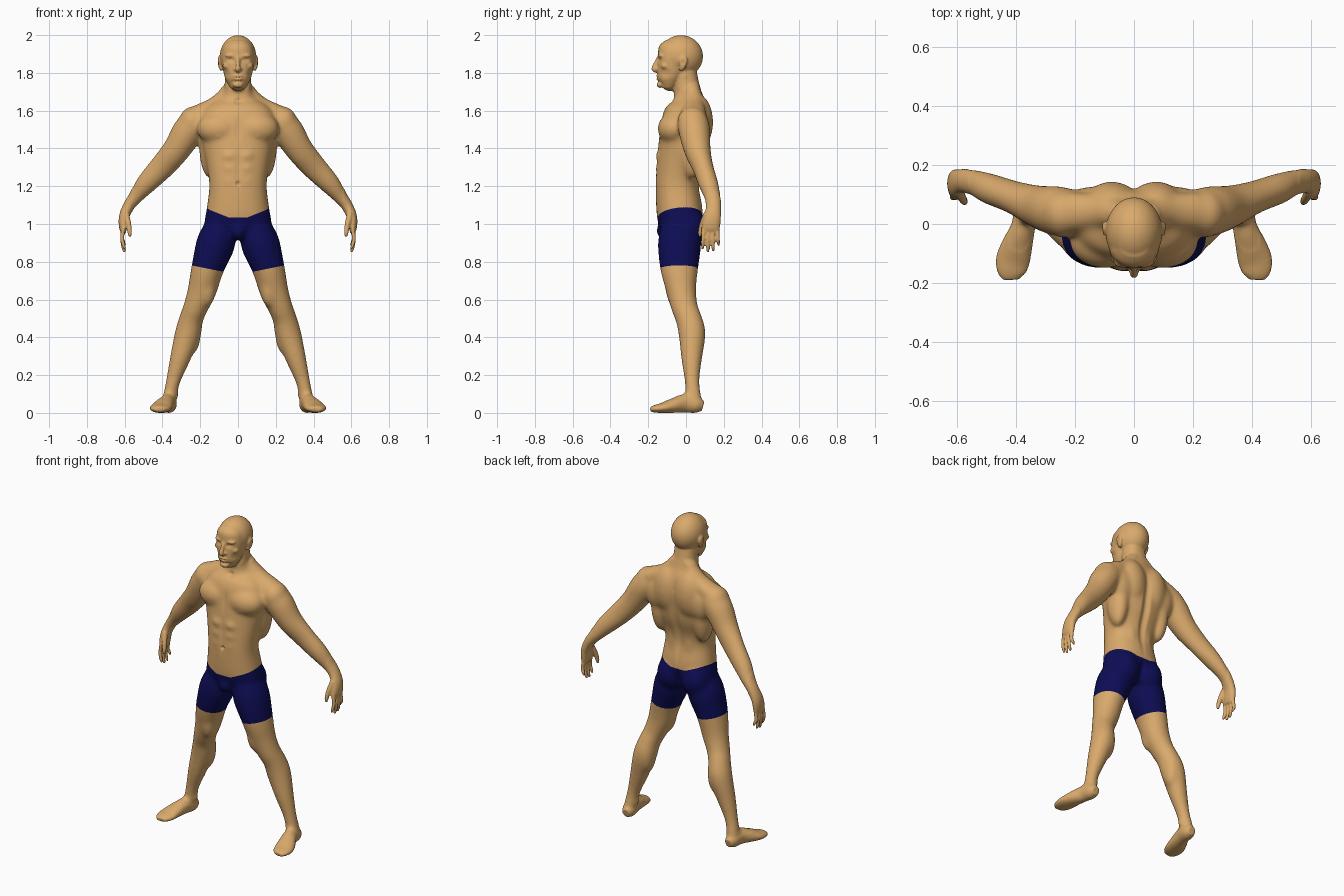
import bpy
import bmesh
import math
from mathutils import Vector, Matrix

default_cube = bpy.data.objects.get("Cube")
if default_cube:
    bpy.data.objects.remove(default_cube, do_unlink=True)

FORWARD, UP = Vector((0, 1, 0)), Vector((0, 0, 1))
VOXEL = 0.0055
body_bm = bmesh.new()


def make_material(name, colour):
    material = bpy.data.materials.new(name)
    material.use_nodes = True
    material.diffuse_color = (*colour, 1)
    shader = material.node_tree.nodes["Principled BSDF"]
    shader.inputs["Base Color"].default_value = (*colour, 1)
    shader.inputs["Roughness"].default_value = 0.7
    return material


def spline(points, steps):
    """Smooth path through points of any dimension."""
    points = [Vector(p) for p in points]
    padded = [points[0], *points, points[-1]]
    samples = []
    for a, b, c, d in zip(padded, padded[1:], padded[2:], padded[3:]):
        for step in range(steps):
            t = step / steps
            samples.append(b + (c - a) * (t / 2)
                           + (a * 2 - b * 5 + c * 4 - d) * (t * t / 2)
                           + (b * 3 - a - c * 3 + d) * (t ** 3 / 2))
    return samples + [points[-1]]


def limb(sections, mirrored=True, reference=FORWARD, square=2.0, sides=24, steps=5):
    """Loft of rings; each section is x, y, z, half width, half depth."""
    samples = spline(sections, steps)
    centres = [Vector(s[:3]) for s in samples]
    last = len(samples) - 1
    for flip in ((1, -1) if mirrored else (1,)):
        rings = []
        for i, (sample, centre) in enumerate(zip(samples, centres)):
            tangent = (centres[min(i + 1, last)] - centres[max(i - 1, 0)]).normalized()
            across = reference.cross(tangent).normalized()
            depth = tangent.cross(across)
            ring = []
            for k in range(sides):
                angle = math.tau * k / sides
                c, s = math.cos(angle), math.sin(angle)
                c = math.copysign(abs(c) ** (2 / square), c)
                s = math.copysign(abs(s) ** (2 / square), s)
                p = centre + across * (c * sample[3]) + depth * (s * sample[4])
                ring.append(body_bm.verts.new((p.x * flip, p.y, p.z)))
            rings.append(ring)
        for low, high in zip(rings, rings[1:]):
            for k in range(sides):
                n = (k + 1) % sides
                body_bm.faces.new((low[k], low[n], high[n], high[k]))
        body_bm.faces.new(rings[0])
        body_bm.faces.new(rings[-1])


def muscle(centre, radii):
    """Ellipsoid mass, mirrored when it sits off the centre line."""
    for flip in ((1, -1) if centre[0] else (1,)):
        place = Vector((centre[0] * flip, centre[1], centre[2]))
        bmesh.ops.create_icosphere(body_bm, subdivisions=4, radius=1,
                                   matrix=Matrix.LocRotScale(place, None, Vector(radii)))


# Torso and neck
torso = [(.92, -.03, .09, .08), (1.0, -.03, .172, .114), (1.08, -.035, .166, .122),
         (1.2, -.047, .152, .114), (1.3, -.038, .164, .118), (1.4, -.018, .186, .13),
         (1.5, -.006, .2, .13), (1.57, .002, .195, .124), (1.63, .014, .15, .1),
         (1.68, .012, .088, .076), (1.74, .002, .071, .067), (1.82, -.01, .067, .064)]
limb([(0, y, z, w, d) for z, y, w, d in torso], mirrored=False, square=2.3, sides=40)

# Chest, belly, back and hip muscles
muscle((.098, -.06, 1.505), (.12, .09, .088))
muscle((.148, .03, 1.42), (.058, .075, .18))
muscle((.075, .06, 1.54), (.095, .084, .15))
muscle((.15, .06, 1.5), (.08, .066, .11))
muscle((.05, .015, 1.2), (.05, .055, .22))
muscle((.085, .012, .985), (.09, .092, .11))
muscle((0, -.105, .965), (.048, .053, .052))
for height in (1.36, 1.295, 1.23):
    muscle((.042, -.13, height), (.045, .031, .036))
limb([(.02, .025, 1.73, .045, .045), (.11, .04, 1.637, .046, .055), (.21, .04, 1.578, .055, .07)])
limb([(.056, .0, 1.79, .015, .02), (.046, -.03, 1.72, .017, .02), (.02, -.055, 1.645, .014, .014)])

# Head: skull, face, nose, brow, lips and ears
muscle((0, -.027, 1.888), (.096, .117, .112))
face = [(1.722, -.122, .028, .026), (1.74, -.104, .05, .05), (1.78, -.088, .071, .066),
        (1.83, -.073, .082, .08), (1.88, -.062, .087, .088), (1.93, -.055, .08, .088),
        (1.965, -.05, .055, .06)]
limb([(0, y, z, w, d) for z, y, w, d in face], mirrored=False, square=2.2)
limb([(0, -.143, 1.885, .009, .01), (0, -.159, 1.85, .011, .012),
      (0, -.168, 1.822, .014, .015), (0, -.156, 1.81, .011, .01)], mirrored=False)
muscle((.013, -.15, 1.82), (.01, .013, .009))
muscle((.034, -.127, 1.892), (.036, .022, .012))
muscle((.056, -.112, 1.838), (.024, .022, .02))
muscle((0, -.144, 1.784), (.028, .016, .007))
muscle((0, -.143, 1.769), (.024, .016, .008))
muscle((0, -.137, 1.738), (.028, .018, .017))
limb([(.086, -.028, 1.815, .009, .01), (.093, -.018, 1.833, .01, .017),
      (.099, -.014, 1.865, .01, .024), (.094, -.014, 1.887, .009, .014)])

# Arms, shoulders and palms
limb([(.17, .03, 1.57, .06, .07), (.25, .042, 1.51, .084, .085), (.325, .06, 1.395, .074, .072),
      (.405, .09, 1.3, .067, .056), (.485, .118, 1.215, .056, .053), (.54, .14, 1.145, .039, .045),
      (.578, .146, 1.095, .031, .04), (.603, .14, 1.04, .027, .045),
      (.608, .132, .985, .022, .048), (.606, .128, .955, .013, .042)])
muscle((.24, .035, 1.54), (.073, .082, .083))
muscle((.33, .045, 1.39), (.055, .05, .08))

# Fingers and thumb
tips = (.868, .852, .856, .884)
for i, tip in enumerate(tips):
    base, end = .093 + .024 * i, .088 + .028 * i
    limb([(.606, base, .985, .012, .011), (.613, (base + end) / 2, .925, .011, .01),
          (.606, end, tip + .02, .01, .009), (.598, end, tip, .006, .006)], sides=12)
limb([(.594, .11, 1.055, .018, .018), (.58, .086, 1.0, .015, .015),
      (.573, .075, .955, .012, .012), (.572, .073, .932, .006, .006)], sides=12)

# Legs, knees and calves
limb([(.09, -.03, 1.0, .08, .1), (.117, -.034, .9, .103, .115), (.16, -.036, .77, .087, .102),
      (.19, -.025, .65, .077, .08), (.224, -.008, .56, .066, .071), (.247, .014, .5, .064, .07),
      (.266, .032, .42, .069, .072), (.306, .03, .29, .055, .056), (.343, .032, .17, .039, .04),
      (.36, .038, .09, .037, .043), (.365, .042, .035, .038, .044)])
muscle((.228, -.04, .55), (.038, .033, .05))
muscle((.243, .04, .43), (.047, .058, .12))
muscle((.165, -.06, .68), (.05, .05, .12))
muscle((.325, .035, .1), (.016, .02, .02))

# Feet
limb([(.362, .09, .036, .024, .026), (.364, .055, .044, .04, .044), (.375, -.01, .052, .041, .05),
      (.396, -.075, .038, .053, .038), (.41, -.125, .027, .058, .027),
      (.414, -.165, .022, .048, .02), (.413, -.188, .018, .028, .012)], reference=UP)

# Fuse the parts into one skin
source_mesh = bpy.data.meshes.new("body_parts")
bmesh.ops.recalc_face_normals(body_bm, faces=body_bm.faces)
body_bm.to_mesh(source_mesh)
body_bm.free()
source = bpy.data.objects.new("body_parts", source_mesh)
bpy.context.collection.objects.link(source)
remesh = source.modifiers.new("fuse", 'REMESH')
remesh.mode = 'VOXEL'
remesh.voxel_size = VOXEL
graph = bpy.context.evaluated_depsgraph_get()
mesh = bpy.data.meshes.new_from_object(source.evaluated_get(graph))
mesh.name = "body"
bpy.data.objects.remove(source, do_unlink=True)
bm = bmesh.new()
bm.from_mesh(mesh)


def relax(verts, rounds):
    for _ in range(rounds):
        bmesh.ops.smooth_vert(bm, verts=verts, factor=0.5, use_axis_x=True,
                              use_axis_y=True, use_axis_z=True)


# Soften the muscles, keeping the hands, face and feet crisp
relax([v for v in bm.verts if abs(v.co.x) < .56 and .07 < v.co.z < 1.72], 40)

# Hollows and bumps: centre, reach, push
hollows = {
    "eye_socket": ((.036, -.145, 1.868), (.027, .06, .017), (0, .012, 0)),
    "eyelid": ((.036, -.13, 1.866), (.015, .05, .009), (0, -.007, 0)),
    "mouth_line": ((0, -.155, 1.776), (.034, .04, .006), (0, .005, 0)),
    "cheek": ((.065, -.11, 1.8), (.04, .05, .035), (-.005, .004, 0)),
    "ear": ((.11, -.018, 1.857), (.02, .014, .022), (-.007, 0, 0)),
    "throat_notch": ((0, -.08, 1.65), (.03, .06, .025), (0, .01, 0)),
    "breastbone": ((0, -.13, 1.5), (.022, .08, .1), (0, .005, 0)),
    "nipple": ((.105, -.145, 1.462), (.01, .05, .01), (0, -.003, 0)),
    "belly_line": ((0, -.16, 1.28), (.018, .06, .16), (0, .005, 0)),
    "navel": ((0, -.165, 1.215), (.012, .05, .015), (0, .016, 0)),
    "spine": ((0, .11, 1.35), (.035, .12, .32), (0, -.016, 0)),
    "seat_cleft": ((0, .1, .97), (.028, .1, .1), (0, -.016, 0)),
}
for centre, reach, push in hollows.values():
    for v in bm.verts:
        if abs(v.co.z - centre[2]) < reach[2]:
            place = (abs(v.co.x), v.co.y, v.co.z)
            far = sum(((p - c) / r) ** 2 for p, c, r in zip(place, centre, reach))
            if far < 1:
                shift = Vector(push) * (1 - far) ** 2
                shift.x = math.copysign(1, v.co.x) * shift.x
                v.co += shift
relax(bm.verts[:], 2)

# Set the soles on the ground
lowest = min(v.co.z for v in bm.verts)
bmesh.ops.translate(bm, verts=bm.verts, vec=UP * -lowest)


# Shorts: the faces between a dipped waistband and slanted hems
def waist(p):
    return 1.035 + .4 * min(max(abs(p.x) - .05, 0), .12) + .1 * max(p.y + .1, 0)


def hem(p):
    return .75 + .2 * (abs(p.x) - .09)


for f in bm.faces:
    p = f.calc_center_median()
    f.material_index = int(abs(p.x) < .45 and hem(p) < p.z < waist(p))
    f.smooth = True
for v in bm.verts:
    if len({f.material_index for f in v.link_faces}) == 2:
        v.co.z = min((hem(v.co), waist(v.co)), key=lambda z: abs(z - v.co.z))

# Materials go in first so the face indices stay valid
mesh.materials.clear()
mesh.materials.append(make_material("skin", (.70, .40, .15)))
mesh.materials.append(make_material("navy_shorts", (.004, .004, .09)))
bm.to_mesh(mesh)
bm.free()
body = bpy.data.objects.new("body", mesh)
bpy.context.collection.objects.link(body)
